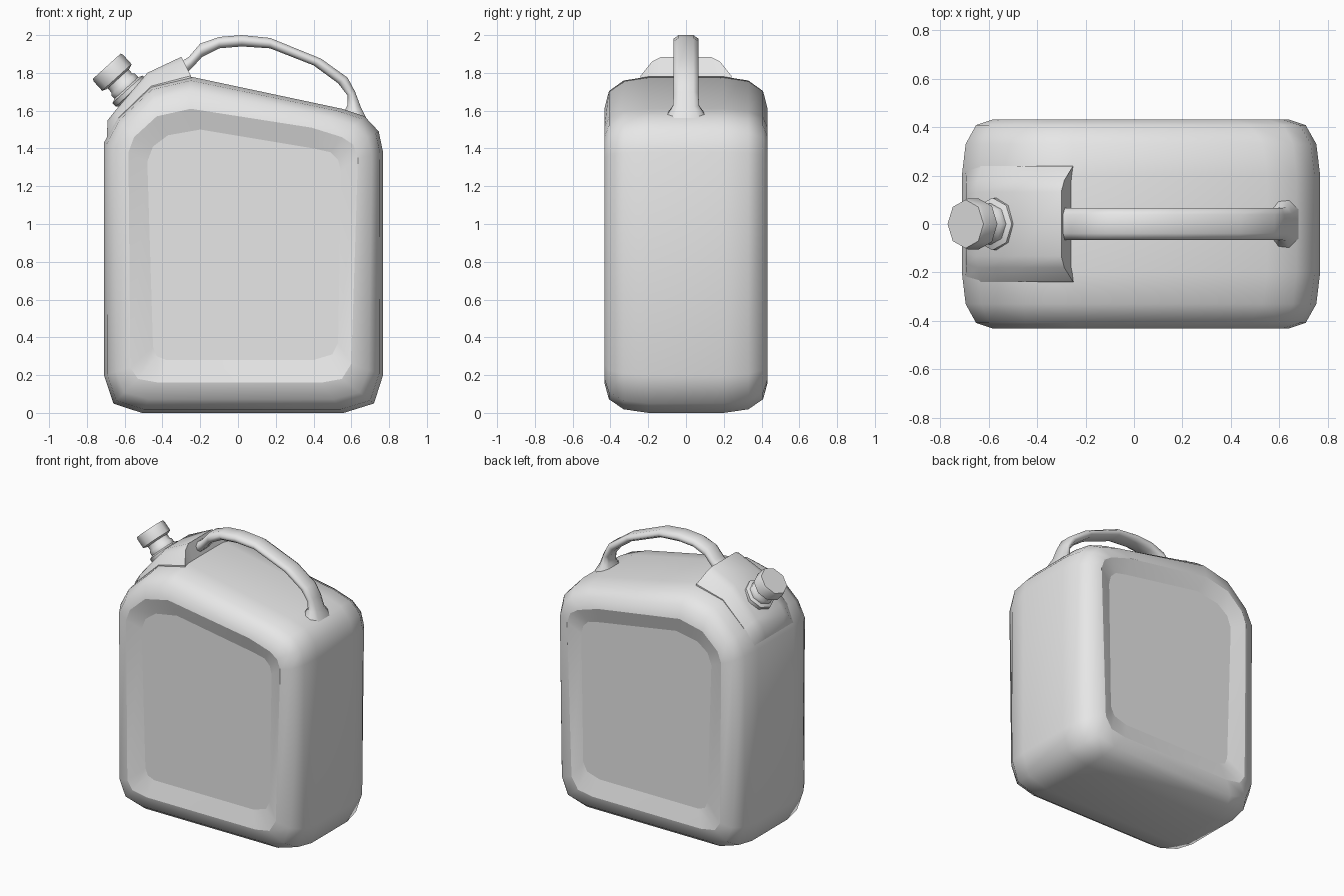
import bpy, bmesh, math
from mathutils import Vector

cube = bpy.data.objects.get("Cube")
if cube:
    bpy.data.objects.remove(cube, do_unlink=True)

grey = bpy.data.materials.new("light_grey_plastic")
grey.use_nodes = True
grey.diffuse_color = (0.8, 0.8, 0.8, 1)
grey.node_tree.nodes["Principled BSDF"].inputs["Base Color"].default_value = (0.8, 0.8, 0.8, 1)


def loft(name, rings, angle, creased=()):
    """Skin a list of equal-length closed rings, cap both ends, keep listed rings crisp."""
    bm = bmesh.new()
    loops = [[bm.verts.new(p) for p in ring] for ring in rings]
    n = len(loops[0])
    for a, b in zip(loops, loops[1:]):
        for i in range(n):
            j = (i + 1) % n
            bm.faces.new((a[i], a[j], b[j], b[i]))
    bm.faces.new(loops[0])
    bm.faces.new(loops[-1])
    bmesh.ops.recalc_face_normals(bm, faces=bm.faces)
    for edge in bm.edges:
        edge.smooth = edge.calc_face_angle() < math.radians(angle)
    for index in creased:
        for i in range(n):
            bm.edges.get((loops[index][i - 1], loops[index][i])).smooth = False
    for face in bm.faces:
        face.smooth = True
    mesh = bpy.data.meshes.new(name)
    bm.to_mesh(mesh)
    bm.free()
    mesh.materials.append(grey)
    obj = bpy.data.objects.new(name, mesh)
    bpy.context.collection.objects.link(obj)


# Can body: side outline shrinking to the panel rim, then into the shallow recess
outline = [(-.71, .2), (-.66, .05), (-.51, 0), (.56, 0), (.72, .05), (.768, .2), (.768, 1.38),
           (.745, 1.49), (.67, 1.57), (.55, 1.61), (-.25, 1.78), (-.46, 1.73), (-.64, 1.56), (-.71, 1.43)]
rim = [(-.57, .24), (-.53, .18), (-.42, .16), (.44, .16), (.55, .18), (.6, .26), (.635, 1.35),
       (.61, 1.42), (.55, 1.46), (.39, 1.51), (-.25, 1.61), (-.43, 1.57), (-.55, 1.46), (-.58, 1.38)]
panel = [(-.45, .35), (-.43, .3), (-.38, .28), (.4, .28), (.5, .31), (.53, .37), (.545, 1.28),
         (.53, 1.34), (.49, 1.38), (.4, 1.4), (-.2, 1.5), (-.37, 1.47), (-.45, 1.41), (-.48, 1.33)]


def body_ring(y, t):
    return [Vector((a[0], y, a[1])).lerp(Vector((b[0], y, b[1])), t) for a, b in zip(outline, rim)]


recess = .4
half = [(.2, 0), (.33, .12), (.408, .45), (.432, 1)]
rings = [[(x, -recess, z) for x, z in panel]]
rings += [body_ring(-y, t) for y, t in reversed(half)]
rings += [body_ring(y, t) for y, t in half]
rings += [[(x, recess, z) for x, z in panel]]
loft("can_body", rings, 70, creased=(0, 1, -2, -1))

# Spout block: raised flat crown with rounded shoulders along the top edge
crown = [(-.7, 1.36), (-.69, 1.55), (-.65, 1.6), (-.48, 1.8), (-.3, 1.885), (-.26, 1.775)]
shoulder = [(-.7, 1.35), (-.695, 1.45), (-.63, 1.565), (-.46, 1.73), (-.25, 1.785), (-.25, 1.77)]
widths = [.1, .22, .24, .24, .24, .24]
rings = []
for (cx, cz), (sx, sz), w in zip(crown, shoulder, widths):
    top, edge = Vector((cx, 0, cz)), Vector((sx, 0, sz))
    sunk = Vector((sx * .9, 0, sz - .09))
    section = [(sunk, 1), (edge, 1), (edge.lerp(top, .75), .75), (top, .55)]
    ring = [p - Vector((0, w * s, 0)) for p, s in section]
    ring += [p + Vector((0, w * s, 0)) for p, s in reversed(section)]
    rings.append(ring)
loft("spout_block", rings, 40)

# Handle: upper edge, lower edge and half width at each station
stations = [(-.3, 1.86, -.27, 1.80, .065), (-.26, 1.885, -.24, 1.83, .065), (-.2, 1.955, -.19, 1.885, .065),
            (-.1, 1.99, -.1, 1.93, .065), (.02, 2.0, .02, 1.94, .065), (.17, 1.985, .17, 1.93, .065),
            (.44, 1.875, .4, 1.84, .065), (.58, 1.775, .53, 1.745, .065), (.62, 1.7, .58, 1.68, .065),
            (.65, 1.62, .58, 1.63, .07), (.675, 1.57, .56, 1.59, .1), (.7, 1.5, .55, 1.5, .13)]
rings = []
for ux, uz, lx, lz, w in stations:
    up, low = Vector((ux, 0, uz)), Vector((lx, 0, lz))
    section = [(.6, 0), (1, .3), (1, .7), (.6, 1)]
    ring = [up.lerp(low, t) + Vector((0, w * s, 0)) for s, t in section]
    ring += [up.lerp(low, t) - Vector((0, w * s, 0)) for s, t in reversed(section)]
    rings.append(ring)
loft("handle", rings, 65)

# Screw cap and neck: eight-sided turned shapes on a tilted axis
tip = Vector((-.695, 0, 1.835))
inward = Vector((.67, 0, -.74)).normalized()
side = Vector((0, 1, 0))
across = inward.cross(side)


def turned(name, profile):
    rings = []
    for depth, radius in profile:
        angles = [math.tau * i / 8 for i in range(8)]
        rings.append([tip + inward * depth + (side * math.cos(a) + across * math.sin(a)) * radius
                      for a in angles])
    loft(name, rings, 50)


turned("screw_cap", [(0, .1), (.015, .105), (.08, .105), (.09, .08)])
turned("spout_neck", [(.08, .075), (.12, .075), (.13, .085), (.155, .085),
                      (.165, .108), (.19, .108), (.2, .095), (.3, .095)])
